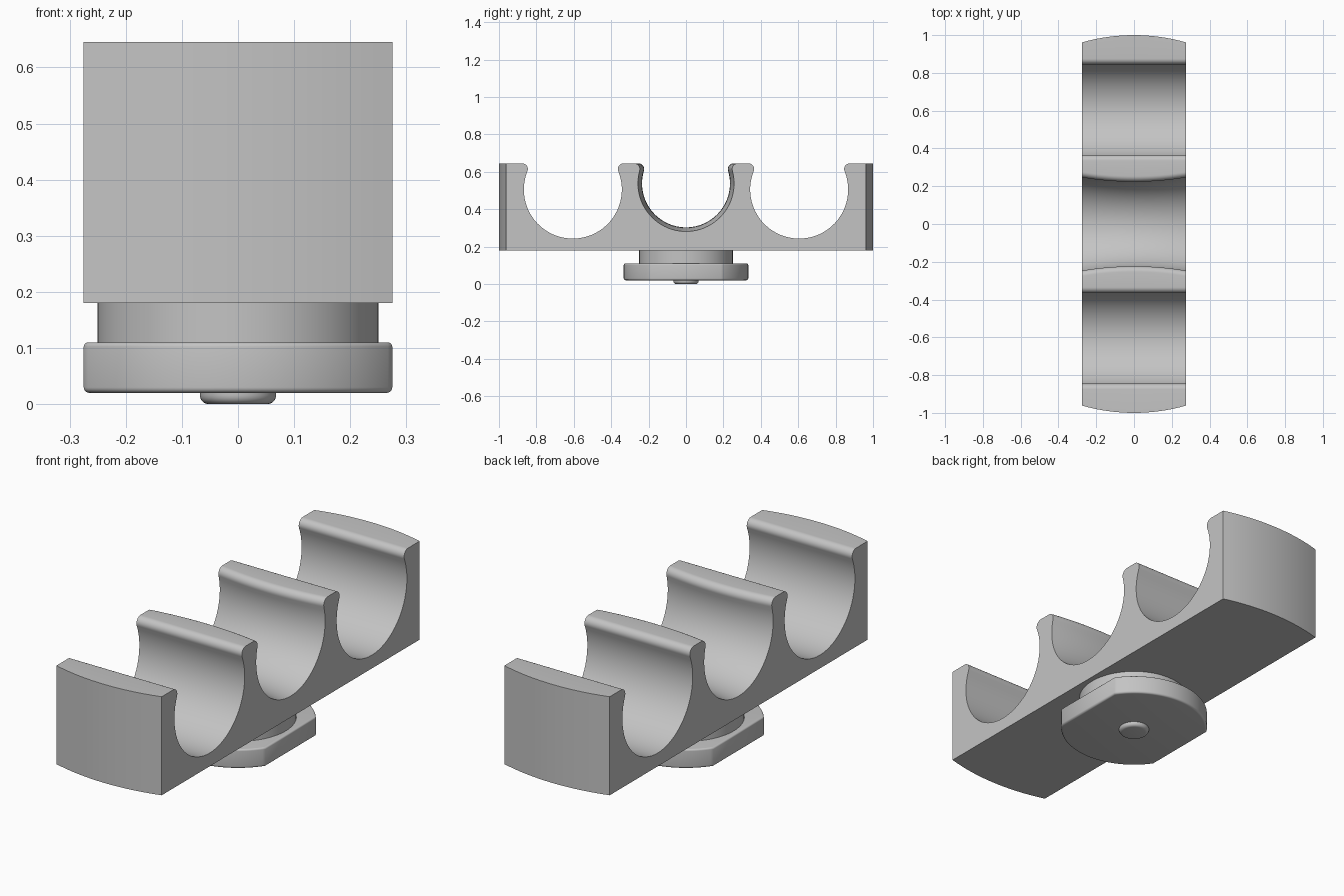
import bpy, bmesh, math

if "Cube" in bpy.data.objects:
    bpy.data.objects.remove(bpy.data.objects["Cube"], do_unlink=True)

HALF_W = 0.275          # half width of the holder
BASE_Z, TOP_Z = 0.18, 0.645
LIP = 0.03              # lip rounding radius

grey = bpy.data.materials.new("light_grey")
grey.use_nodes = True
grey.diffuse_color = (0.55, 0.55, 0.55, 1)
grey.node_tree.nodes["Principled BSDF"].inputs["Base Color"].default_value = grey.diffuse_color


def finish(name, bm, angle=35):
    bmesh.ops.recalc_face_normals(bm, faces=bm.faces)
    mesh = bpy.data.meshes.new(name)
    bm.to_mesh(mesh)
    bm.free()
    mesh.materials.append(grey)
    obj = bpy.data.objects.new(name, mesh)
    bpy.context.collection.objects.link(obj)
    bpy.ops.object.select_all(action="DESELECT")
    obj.select_set(True)
    bpy.context.view_layer.objects.active = obj
    bpy.ops.object.shade_smooth_by_angle(angle=math.radians(angle))
    return obj


def loft(bm, rings):
    """Skin a row of equal closed rings and cap both ends."""
    loops = [[bm.verts.new(p) for p in ring] for ring in rings]
    for a, b in zip(loops, loops[1:]):
        for i in range(len(a)):
            j = (i + 1) % len(a)
            bm.faces.new((a[i], a[j], b[j], b[i]))
    bm.faces.new(loops[0])
    bm.faces.new(loops[-1])


def groove(cy, cz, r):
    """Round channel with tangent rounded lips, traced from -y to +y."""
    lip_z = TOP_Z - LIP
    lip_y = math.sqrt((r + LIP) ** 2 - (lip_z - cz) ** 2)
    tilt = math.atan2(lip_z - cz, lip_y)
    half = []                       # +y half from the bottom up
    for i in range(25):
        a = -math.pi / 2 + (tilt + math.pi / 2) * i / 24
        half.append((r * math.cos(a), cz + r * math.sin(a)))
    for i in range(1, 11):
        a = math.pi + tilt - (math.pi / 2 + tilt) * i / 10
        half.append((lip_y + LIP * math.cos(a), lip_z + LIP * math.sin(a)))
    left = [(cy - y, z) for y, z in reversed(half)]
    return left + [(cy + y, z) for y, z in half[1:]]


# Holder: three channels, the middle one narrowing toward its centre
def section(x):
    end = math.sqrt(1 - x * x)
    mid_r = 0.235 + 0.022 * (x / HALF_W) ** 2
    pts = [(-end, BASE_Z), (-end, TOP_Z)]
    pts += groove(-0.605, 0.505, 0.262)
    pts += groove(0, 0.538, mid_r)
    pts += groove(0.605, 0.505, 0.262)
    pts += [(end, TOP_Z), (end, BASE_Z)]
    return [(x, y, z) for y, z in pts]


bm = bmesh.new()
loft(bm, [section(HALF_W * (i / 8 - 1)) for i in range(17)])
finish("holder_body", bm)


# Round parts below, optionally trimmed flat on both sides
def disc(name, radius, z0, z1, flat=None, round_low=0, round_high=0):
    steps, n = 5, 96
    rows = []
    for z, r, s in ((z0, round_low, 1), (z1, round_high, -1)):
        arc = [math.pi / 2 * i / steps for i in range(steps + 1)] if r else [0]
        row = [(r * (1 - math.sin(a)), z + s * r * (1 - math.cos(a))) for a in arc]
        rows += row if s > 0 else row[::-1]
    # Outline angles include the exact corners of the flats
    angles = [2 * math.pi * i / n for i in range(n)]
    if flat:
        c = math.acos(flat / radius)
        angles = [base + c + (math.pi - 2 * c) * i / 48
                  for base in (0, math.pi) for i in range(49)]
    rings = []
    for inset, z in rows:
        ring = []
        for a in angles:
            x, y = (radius - inset) * math.cos(a), (radius - inset) * math.sin(a)
            if flat:
                lim = flat - inset
                x = max(-lim, min(lim, x))
            ring.append((x, y, z))
        rings.append(ring)
    bm = bmesh.new()
    loft(bm, rings)
    return finish(name, bm)


disc("neck", 0.25, 0.105, BASE_Z + 0.005)
disc("foot_plate", 0.333, 0.02, 0.11, flat=HALF_W, round_low=0.01, round_high=0.008)
disc("bottom_button", 0.068, 0.0, 0.025, round_low=0.016)
